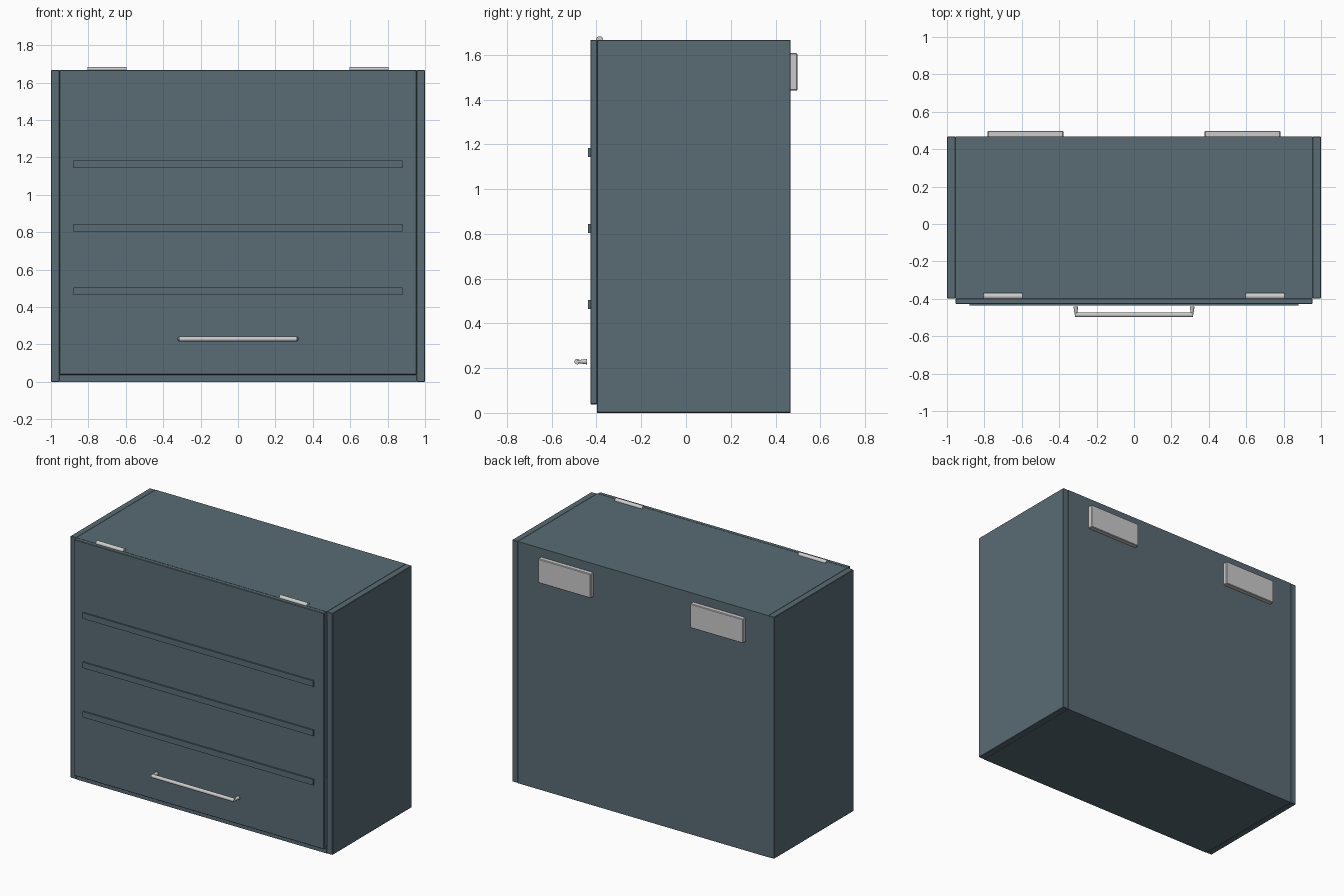
import bpy
import math

if "Cube" in bpy.data.objects:
    bpy.data.objects.remove(bpy.data.objects["Cube"])

slate = bpy.data.materials.new("slate_paint")
slate.diffuse_color = (0.10, 0.15, 0.175, 1)
slate.use_nodes = True
slate.node_tree.nodes["Principled BSDF"].inputs["Base Color"].default_value = slate.diffuse_color


def box(name, x, y, z, mat=None, bevel=0.003):
    """Box from (min, max) ranges on each axis, with a fine edge bevel."""
    bpy.ops.mesh.primitive_cube_add(
        size=1, location=[sum(r) / 2 for r in (x, y, z)])
    ob = bpy.context.object
    ob.name = name
    ob.scale = [r[1] - r[0] for r in (x, y, z)]
    bpy.ops.object.transform_apply(location=False, rotation=False, scale=True)
    if bevel:
        mod = ob.modifiers.new("edge_bevel", 'BEVEL')
        mod.width = bevel
        mod.segments = 1
    if mat:
        ob.data.materials.append(mat)
    return ob


def rod(name, loc, length, r1, r2, rot):
    """Round rod or taper, smooth with sharp ends."""
    bpy.ops.mesh.primitive_cone_add(vertices=20, radius1=r1, radius2=r2,
                                    depth=length, location=loc, rotation=rot)
    bpy.ops.object.shade_smooth_by_angle(angle=math.radians(40))
    bpy.context.object.name = name


W, T = 1.0, 0.045           # half width, panel thickness
FRONT, BACK, H = -0.398, 0.467, 1.667
IN = W - T
QUARTER = math.pi / 2

# Carcass panels
box("top_panel", (-IN, IN), (FRONT, BACK), (H - T, H), slate, 0)
box("bottom_panel", (-IN, IN), (FRONT, BACK), (0, T), slate, 0)
box("back_panel", (-IN, IN), (BACK - 0.025, BACK), (T, H - T), slate, 0)

# Flap door with raised horizontal strips
box("door", (-IN, IN), (-0.427, FRONT), (0.038, H), slate)
for i, z in enumerate((0.484, 0.824, 1.164)):
    box(f"door_strip_{i + 1}", (-0.88, 0.88), (-0.437, -0.425),
        (z - 0.02, z + 0.02), slate, 0)

# Mirrored parts: side panels, wall brackets, hinges, handle posts
for side, s in (("left", -1), ("right", 1)):
    def span(a, b):
        return tuple(sorted((s * a, s * b)))
    box(f"{side}_side_panel", span(IN, W), (FRONT, BACK), (0, H), slate)
    box(f"{side}_wall_bracket", span(0.378, 0.782), (BACK - 0.005, 0.498),
        (1.44, 1.607), None, 0.004)
    rod(f"{side}_hinge", (s * 0.70, -0.386, H), 0.21, 0.016, 0.016,
        (0, QUARTER, 0))
    rod(f"{side}_handle_post", (s * 0.311, -0.463, 0.229), 0.042, 0.006, 0.0125,
        (-QUARTER, 0, 0))

# Handle bar
rod("handle_bar", (0, -0.486, 0.229), 0.63, 0.0125, 0.0125, (0, QUARTER, 0))
